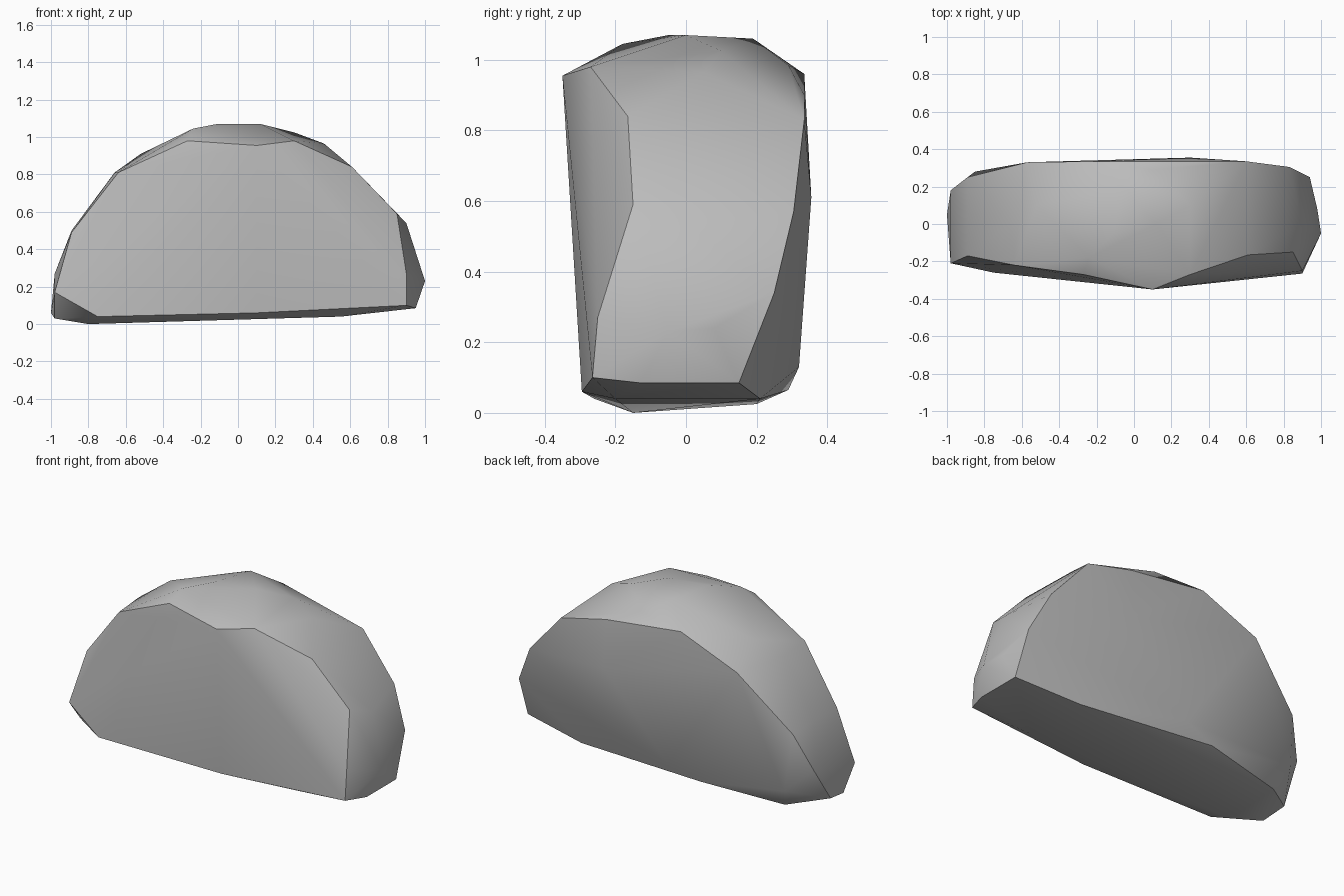
import bpy
import bmesh
import math

# Remove the default cube
default_cube = bpy.data.objects.get("Cube")
if default_cube:
    bpy.data.objects.remove(default_cube, do_unlink=True)


def make_material(name, colour):
    material = bpy.data.materials.new(name)
    material.use_nodes = True
    material.diffuse_color = colour
    shader = next(n for n in material.node_tree.nodes if n.type == "BSDF_PRINCIPLED")
    shader.inputs["Base Color"].default_value = colour
    shader.inputs["Roughness"].default_value = 0.9
    return material


# Rim of the broad front face
front_rim = [
    (-.98, -.21, .17), (-.89, -.17, .49), (-.64, -.22, .81), (-.27, -.27, .98),
    (.1, -.35, .955), (.3, -.27, .98), (.61, -.165, .84), (.85, -.15, .59),
    (.9, -.25, .27), (.9, -.265, .1), (.1, -.295, .06), (-.75, -.26, .04),
]

# Rim of the broad back face
back_rim = [
    (-.98, .18, .27), (-.89, .25, .49), (-.57, .33, .81), (-.2, .335, .96),
    (.3, .335, .9), (.6, .335, .83), (.83, .305, .57), (.94, .25, .34),
    (.3, .355, .61), (-.1, .32, .13), (-.85, .28, .15),
]

# Rounded crown between the two faces
crown = [
    (-.66, 0, .81), (-.52, .1, .91), (-.24, -.18, 1.045), (-.11, -.05, 1.07),
    (.12, .0, 1.07), (-.05, .19, 1.06), (.1, .29, .985), (.3, .1, 1.025),
    (.46, .05, .965), (.9, .0, .54), (-.89, .05, .5),
]

# Chipped ends and the slightly tilted underside
foot = [
    (1, -.05, .23), (.98, .08, .24), (.95, -.13, .085), (.95, .15, .085),
    (.55, .21, .04), (-.3, .29, .065), (-.8, .2, .025), (-.8, -.15, 0),
    (-.98, -.1, .03), (-1, .05, .06), (.55, -.2, .04),
]


def build_hull(name, outlines, material):
    """Wrap the outlines in one faceted shell."""
    bm = bmesh.new()
    for outline in outlines:
        for point in outline:
            bm.verts.new(point)
    result = bmesh.ops.convex_hull(bm, input=bm.verts[:])
    unused = {v for v in result["geom_interior"] + result["geom_unused"]
              if isinstance(v, bmesh.types.BMVert)}
    bmesh.ops.delete(bm, geom=list(unused), context="VERTS")
    bmesh.ops.recalc_face_normals(bm, faces=bm.faces[:])
    mesh = bpy.data.meshes.new(name)
    bm.to_mesh(mesh)
    bm.free()
    mesh.materials.append(material)
    shell = bpy.data.objects.new(name, mesh)
    bpy.context.collection.objects.link(shell)
    return shell


# Boulder, smooth with its hard creases kept
stone = make_material("stone grey", (0.5, 0.5, 0.5, 1))
boulder = build_hull("boulder", [front_rim, back_rim, crown, foot], stone)
bpy.ops.object.select_all(action="DESELECT")
boulder.select_set(True)
bpy.context.view_layer.objects.active = boulder
bpy.ops.object.shade_smooth_by_angle(angle=math.radians(30))
